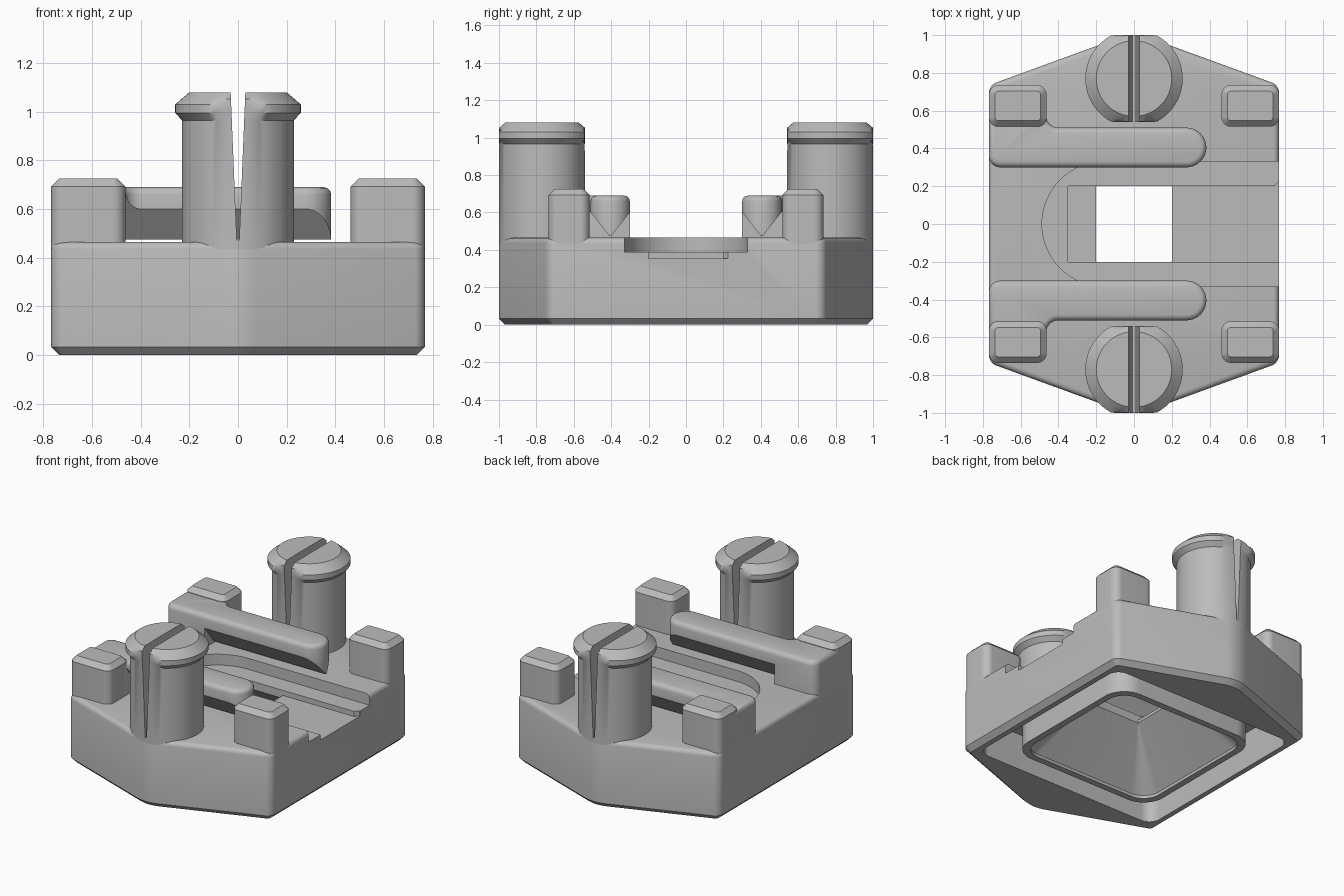
import bpy, bmesh, math
from mathutils import Vector

cube = bpy.data.objects.get("Cube")
if cube:
    bpy.data.objects.remove(cube, do_unlink=True)

GREY = 0.5
mat = bpy.data.materials.new("plain grey")
mat.use_nodes = True
mat.diffuse_color = (GREY, GREY, GREY, 1)
mat.node_tree.nodes["Principled BSDF"].inputs["Base Color"].default_value = (GREY, GREY, GREY, 1)


def rounded(corners, steps=8):
    """Outline from (x, y, radius) corners, each filleted."""
    out = []
    for i, (x, y, r) in enumerate(corners):
        v = Vector((x, y))
        if r == 0:
            out.append(v)
            continue
        d1 = (Vector(corners[i - 1][:2]) - v).normalized()
        d2 = (Vector(corners[(i + 1) % len(corners)][:2]) - v).normalized()
        half = d1.angle(d2) / 2
        c = v + (d1 + d2).normalized() * r / math.sin(half)
        a1 = v + d1 * r / math.tan(half) - c
        a2 = v + d2 * r / math.tan(half) - c
        for k in range(steps + 1):
            out.append(c + a1.lerp(a2, k / steps).normalized() * r)
    return out


def rect(x0, x1, y0, y1, r=0.0):
    return rounded([(x0, y0, r), (x1, y0, r), (x1, y1, r), (x0, y1, r)])


def loft(name, layers, ring=False, top_bevel=0, top_segments=1, bottom_bevel=0):
    """Skin a stack of (outline, z) layers; ring joins last to first instead of capping."""
    bm = bmesh.new()
    loops = [[bm.verts.new((p[0], p[1], z)) for p in pts] for pts, z in layers]
    n = len(loops[0])
    pairs = list(zip(loops, loops[1:]))
    if ring:
        pairs.append((loops[-1], loops[0]))
    for a, b in pairs:
        for i in range(n):
            j = (i + 1) % n
            bm.faces.new((a[i], a[j], b[j], b[i]))
    if not ring:
        bottom = bm.faces.new(loops[0][::-1])
        top = bm.faces.new(loops[-1])
    bmesh.ops.recalc_face_normals(bm, faces=bm.faces[:])
    if bottom_bevel:
        bmesh.ops.bevel(bm, geom=list(bottom.edges), offset=bottom_bevel,
                        segments=1, affect='EDGES', profile=0.5)
    if top_bevel:
        bmesh.ops.bevel(bm, geom=list(top.edges), offset=top_bevel,
                        segments=top_segments, affect='EDGES', profile=0.5)
    me = bpy.data.meshes.new(name)
    bm.to_mesh(me)
    bm.free()
    me.materials.append(mat)
    ob = bpy.data.objects.new(name, me)
    bpy.context.collection.objects.link(ob)
    return ob


def cut(ob, cutter):
    """Subtract the cutter and throw it away."""
    mod = ob.modifiers.new("cut", 'BOOLEAN')
    mod.operation = 'DIFFERENCE'
    mod.solver = 'EXACT'
    mod.object = cutter
    bpy.context.view_layer.objects.active = ob
    bpy.ops.object.modifier_apply(modifier=mod.name)
    bpy.data.objects.remove(cutter, do_unlink=True)


parts = []
W, TOP, POST_Y, POST_R = 0.768, 0.465, 0.77, 0.23

# Body: six-sided block with rounded ends
hexagon = rounded([(-W, -0.735, 0.06), (0, -1.015, POST_R), (W, -0.735, 0.06),
                   (W, 0.735, 0.06), (0, 1.015, POST_R), (-W, 0.735, 0.06)])
body = loft("body", [(hexagon, 0), (hexagon, TOP)], top_bevel=0.03,
            top_segments=3, bottom_bevel=0.033)
parts.append(body)

# Sliding channel open to one side, with a shallower step below it
channel = rounded([(-0.487, -0.33, 0.329), (0.9, -0.33, 0), (0.9, 0.33, 0), (-0.487, 0.33, 0.329)], 20)
cut(body, loft("channel_cutter", [(channel, 0.39), (channel, 0.6)]))
step = [(-0.35, -0.2), (0.9, -0.2), (0.9, 0.225), (0.765, 0.225), (0.74, 0.2), (-0.35, 0.2)]
cut(body, loft("step_cutter", [(step, 0.355), (step, 0.5)]))

# Funnel from the underside to the square window
mouth = rect(-0.5, 0.5, -0.48, 0.48, 0.12)
window = rect(-0.2, 0.2, -0.2, 0.2, 0.002)
cut(body, loft("funnel_cutter", [(mouth, -0.02), (mouth, 0.02), (window, 0.335), (window, 0.6)]))

# Groove around the funnel
outer = rect(-0.7, 0.7, -0.67, 0.67, 0.08)
inner = rect(-0.545, 0.545, -0.525, 0.525, 0.15)
cut(body, loft("groove_cutter", [(outer, -0.1), (outer, 0.25), (inner, 0.25), (inner, -0.1)], ring=True))


def post_layer(radius, cy):
    """Circle with its front and back trimmed to the post width."""
    pts = []
    for k in range(64):
        a = math.tau * k / 64
        y = max(-POST_R, min(POST_R, radius * math.sin(a)))
        pts.append((radius * math.cos(a), cy + y))
    return pts


for side, label in ((-1, "front"), (1, "back")):
    # Split snap post with a wider head
    cy = side * POST_Y
    profile = [(POST_R, 0.43), (POST_R, 0.965), (0.258, 0.995), (0.258, 1.03),
               (0.232, 1.053), (0.2, 1.08)]
    post = loft(label + "_snap_post", [(post_layer(r, cy), z) for r, z in profile])
    slot = [(rect(-h, h, cy - 0.4, cy + 0.4), z) for h, z in ((0.005, 0.47), (0.031, 1.1))]
    cut(post, loft("slot_cutter", slot))
    parts.append(post)

    # Corner blocks
    for sx, hand in ((-1, "right"), (1, "left")):
        xs = sorted((sx * 0.463, sx * W))
        ys = sorted((side * 0.515, side * 0.735))
        pts = rect(*xs, *ys, 0.05)
        parts.append(loft(f"{label}_{hand}_block", [(pts, 0.43), (pts, 0.725)], top_bevel=0.032))

    # Guide rail rooted at one corner, undercut to a narrow keel
    plan = [(-W, 0.3, 0.06), (0.383, 0.3, 0.104), (0.383, 0.51, 0.104),
            (-0.465, 0.51, 0.065), (-0.465, 0.6, 0), (-W, 0.6, 0)]
    pts = rounded([(x, side * y, r) for x, y, r in plan])
    rail = loft(label + "_guide_rail", [(pts, 0.43), (pts, 0.69)], top_bevel=0.03, top_segments=3)
    under = [(0.25, 0.4), (0.56, 0.4), (0.56, 0.663), (0.41, 0.475), (0.4, 0.475), (0.25, 0.663)]
    cutter = loft("undercut_cutter", [(under, -0.463), (under, 0.6)])
    for v in cutter.data.vertices:
        y, z, x = v.co
        v.co = (x, side * y, z)
    if side < 0:
        cutter.data.flip_normals()
    cut(rail, cutter)
    parts.append(rail)

# Smooth shading with sharp edges kept
bpy.ops.object.select_all(action='DESELECT')
for ob in parts:
    ob.select_set(True)
bpy.context.view_layer.objects.active = body
bpy.ops.object.shade_smooth_by_angle(angle=math.radians(32))
